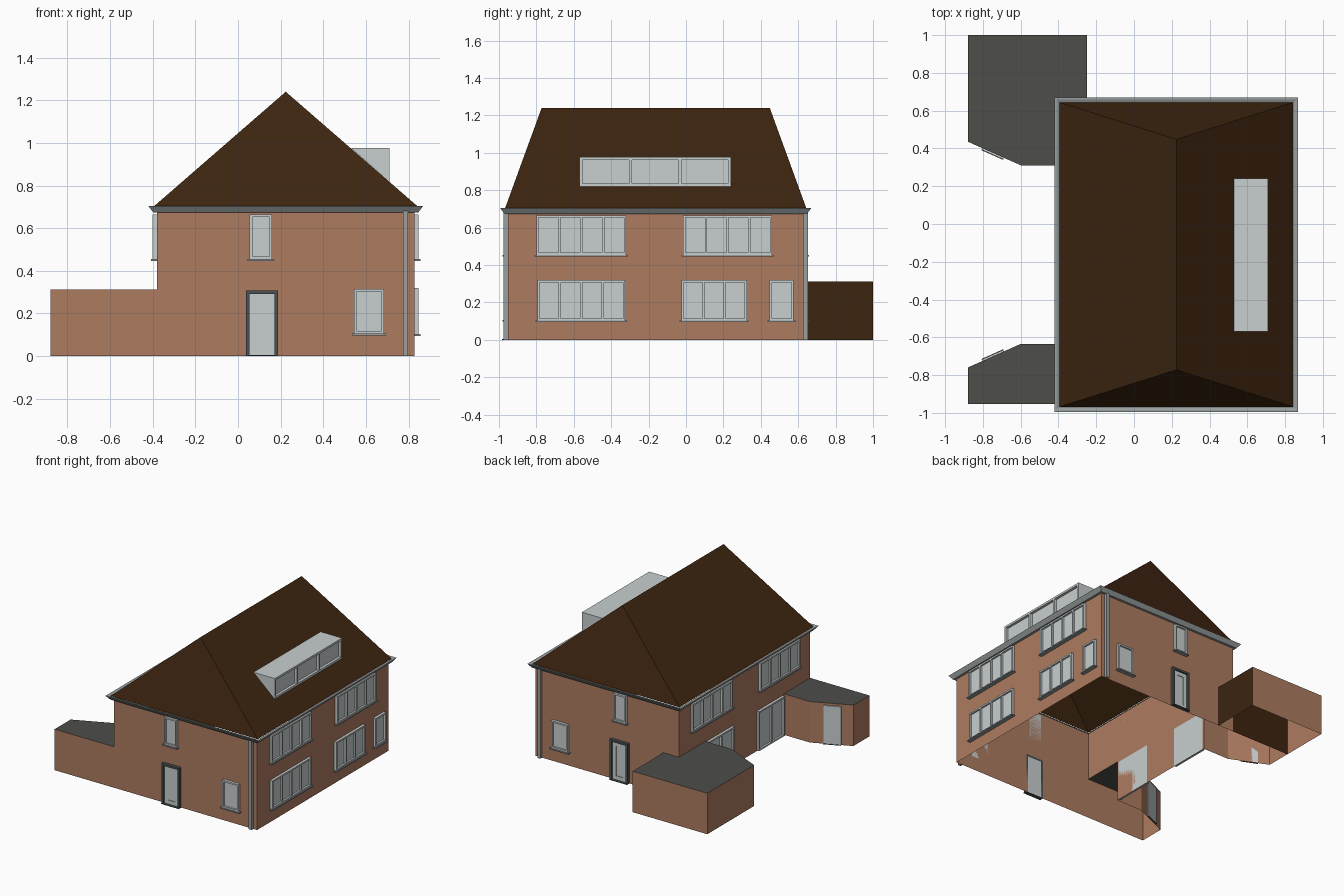
import bpy, bmesh
from mathutils import Vector

if "Cube" in bpy.data.objects:
    bpy.data.objects.remove(bpy.data.objects["Cube"])


def material(name, rgb):
    m = bpy.data.materials.new(name)
    m.use_nodes = True
    m.diffuse_color = (*rgb, 1)
    m.node_tree.nodes["Principled BSDF"].inputs["Base Color"].default_value = (*rgb, 1)
    return m


BRICK = material("brick", (0.42, 0.2, 0.12))
TILE = material("brown_tile", (0.047, 0.018, 0.005))
FELT = material("grey_roof_felt", (0.075, 0.077, 0.068))
LIGHT = material("pale_grey_paint", (0.58, 0.62, 0.62))
TRIM = material("mid_grey_metal", (0.32, 0.35, 0.35))
DARK = material("dark_grey_frame", (0.07, 0.08, 0.08))

# Main levels and wall planes
X0, X1, Y0, Y1 = -0.38, 0.828, -0.953, 0.629
MID = (Y0 + Y1) / 2
EAVE, EXT, RIDGE = 0.68, 0.312, 1.24


def mesh_object(name, bm, mat):
    bmesh.ops.remove_doubles(bm, verts=bm.verts, dist=0.0001)
    bmesh.ops.recalc_face_normals(bm, faces=bm.faces)
    me = bpy.data.meshes.new(name)
    bm.to_mesh(me)
    bm.free()
    me.materials.append(mat)
    ob = bpy.data.objects.new(name, me)
    bpy.context.collection.objects.link(ob)
    return ob


def sheet(name, faces, mat):
    """Joined flat faces, each given by its corner points."""
    bm = bmesh.new()
    for f in faces:
        bm.faces.new([bm.verts.new(p) for p in f])
    return mesh_object(name, bm, mat)


def upright(a, b, z0, z1):
    """Vertical rectangle over the plan line a-b."""
    return [(*a, z0), (*b, z0), (*b, z1), (*a, z1)]


def fence(points, z0, z1):
    return [upright(a, b, z0, z1) for a, b in zip(points, points[1:])]


class Wall:
    """Places boxes on a wall: u along it, z up, d outwards."""

    def __init__(self, origin, u, n):
        self.o = Vector((*origin, 0))
        self.u = Vector((*u, 0)).normalized()
        self.n = Vector((*n, 0)).normalized()

    def boxes(self, name, specs, mat):
        bm = bmesh.new()
        for u0, u1, z0, z1, d0, d1 in specs:
            ring = []
            for d in (d0, d1):
                for u, z in ((u0, z0), (u1, z0), (u1, z1), (u0, z1)):
                    ring.append(bm.verts.new(self.o + self.u * u + self.n * d + Vector((0, 0, z))))
            bm.faces.new(ring[:4])
            bm.faces.new(ring[4:])
            for i in range(4):
                j = (i + 1) % 4
                bm.faces.new((ring[i], ring[j], ring[j + 4], ring[i + 4]))
        return mesh_object(name, bm, mat)

    def frame(self, name, u0, u1, z0, z1, panes, w, depth, mat):
        bars = [(u0, u1, z1 - w, z1, 0, depth), (u0, u1, z0, z0 + w, 0, depth)]
        step = (u1 - u0 - w) / panes
        for i in range(panes + 1):
            u = u0 + i * step
            bars.append((u, u + w, z0 + w, z1 - w, 0, depth))
        self.boxes(name, bars, mat)

    def window(self, name, u0, u1, z0, z1, panes=1, sill=True):
        self.boxes(name + "_glass", [(u0, u1, z0, z1, 0, 0.006)], LIGHT)
        self.frame(name + "_frame", u0, u1, z0, z1, panes, 0.012, 0.02, LIGHT)
        if sill:
            self.boxes(name + "_sill", [(u0 - 0.01, u1 + 0.01, z0 - 0.008, z0, 0, 0.028)], TRIM)

    def door(self, name, u0, u1, z1):
        w = 0.016
        self.boxes(name + "_surround", [(u0, u0 + w, 0, z1, 0, 0.024), (u1 - w, u1, 0, z1, 0, 0.024),
                                        (u0, u1, z1 - w, z1, 0, 0.024)], DARK)
        self.boxes(name + "_leaf", [(u0 + w, u1 - w, 0.004, z1 - w, 0, 0.006)], LIGHT)
        self.frame(name + "_panelling", u0 + w, u1 - w, 0.004, z1 - w, 1, 0.03, 0.011, LIGHT)
        self.boxes(name + "_step", [(u0, u1, 0, 0.005, 0, 0.03)], DARK)


def mirror_y(points):
    return [(x, 2 * MID - y) for x, y in points]


# Open brick shell of the house
front_bay = [(X0, Y0), (-0.88, Y0), (-0.88, -0.76), (-0.6, -0.635), (X0, -0.635)]
back_bay = mirror_y(front_bay)
sheet("house_walls",
      fence([(X0, Y0), (X1, Y0), (X1, Y1), (X0, Y1)], 0, EAVE)
      + [upright((X0, Y0), (X0, Y1), EXT, EAVE),
         upright(front_bay[-1], back_bay[-1], 0, EXT)], BRICK)

# Hipped roof and flared gutter
r = 0.015
a, b, c, d = [(x, y, 0.702) for x, y in
              ((X0 - r, Y0 - r), (X1 + r, Y0 - r), (X1 + r, Y1 + r), (X0 - r, Y1 + r))]
xm = (X0 + X1) / 2
e, f = (xm, MID - 0.61, RIDGE), (xm, MID + 0.61, RIDGE)
sheet("main_roof", [(a, b, e), (b, c, f, e), (c, d, f), (d, a, e, f)], TILE)


def eave_loop(off, z):
    return [(X0 - off, Y0 - off, z), (X1 + off, Y0 - off, z),
            (X1 + off, Y1 + off, z), (X0 - off, Y1 + off, z)]


loops = [eave_loop(*p) for p in ((0, 0.674), (0.018, 0.674), (0.041, 0.705), (0.031, 0.705), (0.014, 0.698))]
sheet("gutter", [(p[i], p[(i + 1) % 4], q[(i + 1) % 4], q[i])
                 for p, q in zip(loops, loops[1:]) for i in range(4)], TRIM)

# Single-storey extensions with flat roofs
garage = [(-0.25, 1.0), (-0.88, 1.0)] + back_bay[2:]
sheet("front_extension_walls", fence(front_bay, 0, EXT), BRICK)
sheet("back_extension_walls", fence(garage, 0, EXT), BRICK)
sheet("front_extension_roof", [[(*p, EXT) for p in front_bay]], FELT)
sheet("back_extension_roof", [[(*p, EXT) for p in garage + [(X0, Y1), (-0.25, Y1)]]], FELT)
sheet("garage_side_wall", [upright((-0.25, Y1), (-0.25, 1.0), 0, EXT)], TILE)
sheet("garage_partition", [upright((-0.88, Y1), (X0, Y1), 0, EXT)], TILE)

# Matching front and back: door, windows, downpipe
for name, y, n in (("front", Y0, -1), ("back", Y1, 1)):
    wall = Wall((0, y), (1, 0), (0, n))
    wall.window(name + "_upper_window", 0.055, 0.16, 0.455, 0.665)
    wall.window(name + "_lower_window", 0.545, 0.685, 0.105, 0.315)
    wall.door(name + "_door", 0.037, 0.188, 0.308)
    wall.boxes(name + "_downpipe", [(0.773, 0.798, 0, 0.68, 0, 0.022)], TRIM)

# Right side windows
side = Wall((X1, 0), (0, 1), (1, 0))
side.window("right_upper_window_a", -0.8, -0.32, 0.455, 0.665, 4)
side.window("right_upper_window_b", -0.015, 0.46, 0.455, 0.665, 4)
side.window("right_lower_window_a", -0.795, -0.325, 0.103, 0.32, 4)
side.window("right_lower_window_b", -0.025, 0.325, 0.103, 0.32, 3)
side.window("right_small_window", 0.447, 0.575, 0.103, 0.32)

# Left side windows and garden doors
side = Wall((X0, 0), (0, 1), (-1, 0))
side.window("left_upper_window_a", -0.81, -0.33, 0.455, 0.665, 4)
side.window("left_upper_window_b", 0.005, 0.485, 0.455, 0.665, 4)
side.window("garden_doors_a", -0.62, -0.31, 0.004, 0.305, 2, False)
side.window("garden_doors_b", -0.015, 0.295, 0.004, 0.305, 2, False)

# Doors on the slanted extension walls
for name, bay, s in (("front", front_bay, 1), ("back", back_bay, -1)):
    slant = Wall(bay[2], (0.28, 0.125 * s), (-0.125, 0.28 * s))
    slant.boxes(name + "_extension_door", [(0.085, 0.21, 0.005, 0.295, 0, 0.009)], LIGHT)
    slant.boxes(name + "_extension_step", [(0.085, 0.21, 0, 0.005, 0, 0.012)], DARK)

# Dormer: wedge body with a framed, recessed window strip
p0, p1, top = -0.57, 0.24, 0.977
slope = [(0.53, top), (0.69, top), (0.69, 0.835)]
ends = [[(x, y, z) for x, z in slope] for y in (p0, p1)]
sheet("dormer_body", ends + [(ends[0][i], ends[0][j], ends[1][j], ends[1][i])
                             for i, j in ((0, 1), (1, 2))], LIGHT)
dormer = Wall((0.69, 0), (0, 1), (1, 0))
dormer.frame("dormer_frame", p0, p1, 0.82, top, 3, 0.016, 0.02, LIGHT)
